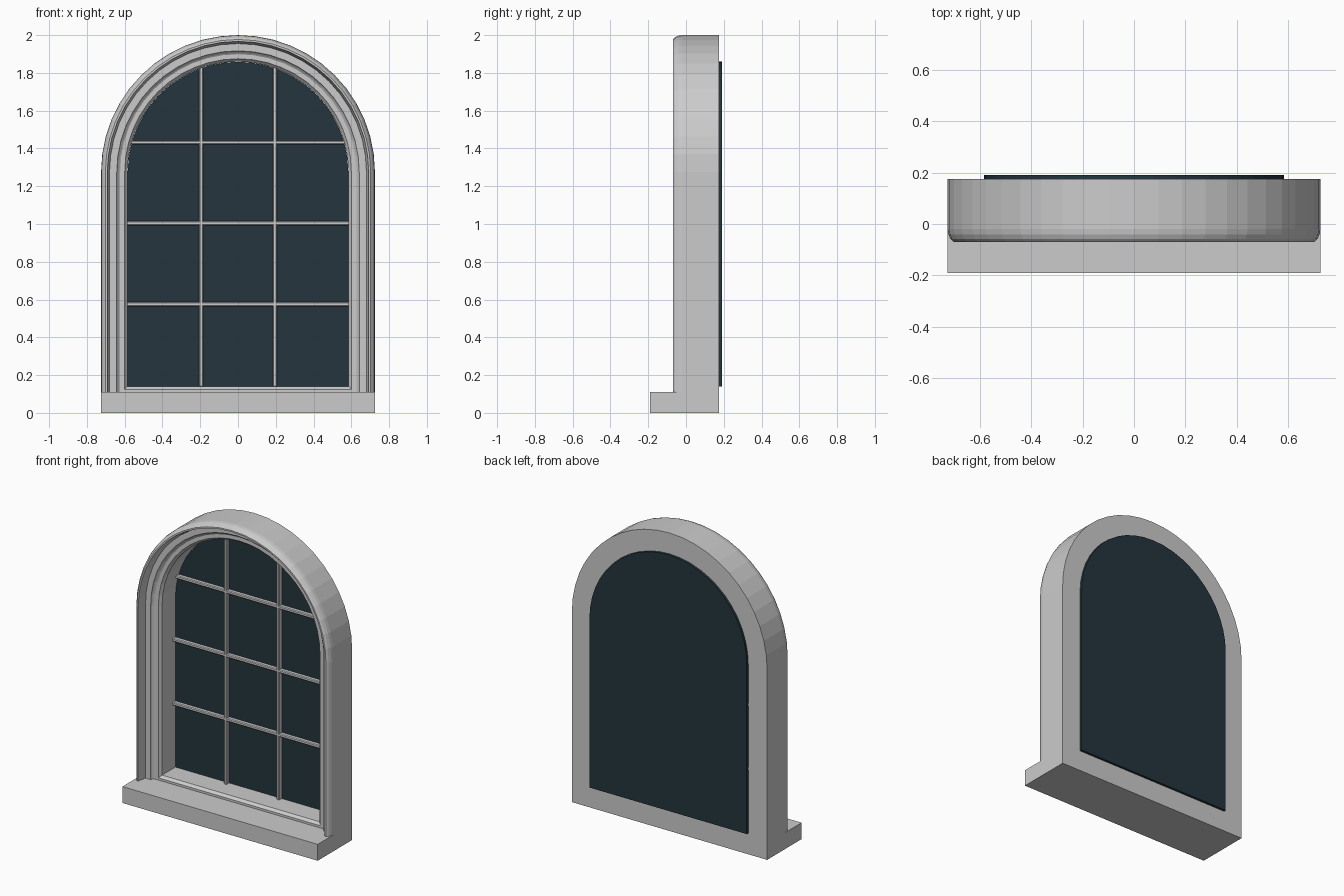
import bpy, bmesh, math

if "Cube" in bpy.data.objects:
    bpy.data.objects.remove(bpy.data.objects["Cube"])

SPRING = 1.275      # height where the arch starts
SEGS = 24           # facets around the arch


def outline(r):
    """Arched outline at half-width r, as (x, z), anticlockwise from bottom left."""
    pts = [(-r, 0.725 - r), (r, 0.725 - r)]
    for i in range(SEGS + 1):
        a = math.pi * i / SEGS
        pts.append((r * math.cos(a), SPRING + r * math.sin(a)))
    return pts


def finish(name, bm, mat=None):
    bmesh.ops.recalc_face_normals(bm, faces=bm.faces[:])
    me = bpy.data.meshes.new(name)
    bm.to_mesh(me)
    bm.free()
    ob = bpy.data.objects.new(name, me)
    bpy.context.collection.objects.link(ob)
    if mat:
        me.materials.append(mat)
    return ob


def box(name, x0, x1, y0, y1, z0, z1, bevel=0):
    bm = bmesh.new()
    bmesh.ops.create_cube(bm, size=1)
    for v in bm.verts:
        v.co.x = (x0 + x1) / 2 + v.co.x * (x1 - x0)
        v.co.y = (y0 + y1) / 2 + v.co.y * (y1 - y0)
        v.co.z = (z0 + z1) / 2 + v.co.z * (z1 - z0)
    ob = finish(name, bm)
    if bevel:
        m = ob.modifiers.new("bevel", 'BEVEL')
        m.width = bevel
        m.segments = 1
    return ob


# Moulded frame: profile (half-width, depth) swept round the arch
profile = [
    (0.725, 0.175), (0.725, -0.02), (0.722, -0.04), (0.714, -0.058),
    (0.702, -0.07), (0.692, -0.07), (0.688, -0.05), (0.683, -0.03),
    (0.680, -0.01), (0.642, -0.01), (0.638, 0.0), (0.630, 0.008),
    (0.624, 0.012), (0.600, 0.012), (0.594, 0.02), (0.585, 0.03),
    (0.585, 0.175)]
bm = bmesh.new()
rings = [[bm.verts.new((x, y, z)) for x, z in outline(r)] for r, y in profile]
for a, b in zip(rings, rings[1:] + rings[:1]):
    n = len(a)
    for i in range(n):
        j = (i + 1) % n
        bm.faces.new((a[i], a[j], b[j], b[i]))
finish("arched_frame", bm)

# Sill
box("sill", -0.725, 0.725, -0.19, 0.17, 0.0, 0.11)

# Glass pane, standing slightly proud at the back
glass = bpy.data.materials.new("dark_glass")
glass.diffuse_color = (0.018, 0.036, 0.048, 1)
glass.use_nodes = True
glass.node_tree.nodes["Principled BSDF"].inputs["Base Color"].default_value = glass.diffuse_color
bm = bmesh.new()
front = [bm.verts.new((x, 0.17, z)) for x, z in outline(0.584)]
face = bm.faces.new(front)
ext = bmesh.ops.extrude_face_region(bm, geom=[face], use_keep_orig=True)
for v in ext["geom"]:
    if isinstance(v, bmesh.types.BMVert):
        v.co.y = 0.19
finish("glass_pane", bm, glass)

# Glazing bars, cut to the arch
R, W = 0.59, 0.011
for x in (-0.195, 0.195):
    top = SPRING + math.sqrt(R * R - x * x)
    box("vertical_bar", x - W, x + W, 0.142, 0.175, 0.137, top, 0.005)
for z in (0.575, 1.004, 1.432):
    h = math.sqrt(R * R - max(0, z - SPRING) ** 2)
    box("horizontal_bar", -h, h, 0.143, 0.174, z - W, z + W, 0.005)
